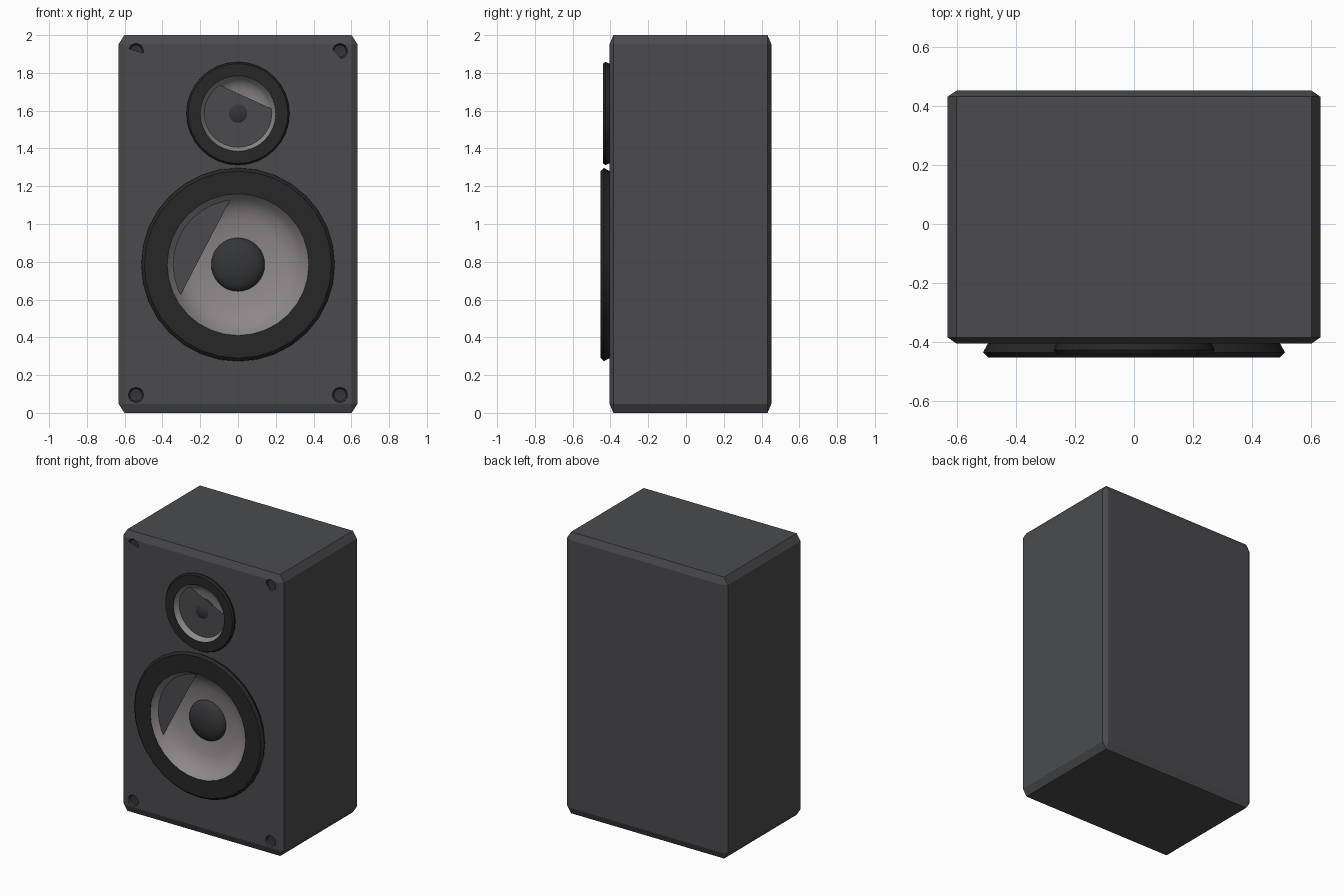
import bpy, bmesh, math
from mathutils import Matrix, Vector

if "Cube" in bpy.data.objects:
    bpy.data.objects.remove(bpy.data.objects["Cube"])

FRONT, BACK = -0.405, 0.452
WOOFER_Z, TWEETER_Z = 0.785, 1.585


def material(name, r, g, b):
    m = bpy.data.materials.new(name)
    m.diffuse_color = (r, g, b, 1)
    m.use_nodes = True
    m.node_tree.nodes["Principled BSDF"].inputs["Base Color"].default_value = m.diffuse_color
    return m


CASE = material("case_grey", 0.07, 0.071, 0.076)
RUBBER = material("rubber_black", 0.02, 0.02, 0.021)
CONE = material("cone_grey", 0.27, 0.245, 0.25)
DOME = material("dome_black", 0.035, 0.036, 0.038)


def to_object(name, bm, mat, smooth=True):
    me = bpy.data.meshes.new(name)
    bm.to_mesh(me)
    bm.free()
    ob = bpy.data.objects.new(name, me)
    bpy.context.collection.objects.link(ob)
    if mat:
        me.materials.append(mat)
    bpy.ops.object.select_all(action='DESELECT')
    ob.select_set(True)
    bpy.context.view_layer.objects.active = ob
    if smooth:
        bpy.ops.object.shade_smooth_by_angle(angle=math.radians(30))
    return ob


def lathe(name, profile, x, z, mat, segs=32, closed=False):
    """Spin (radius, y) points around a front-to-back axis."""
    bm = bmesh.new()
    rings = []
    for r, y in profile:
        rings.append([bm.verts.new((x + r * math.cos(2 * math.pi * i / segs), y,
                                    z + r * math.sin(2 * math.pi * i / segs)))
                      for i in range(segs)])
    pairs = list(zip(rings, rings[1:]))
    if closed:
        pairs.append((rings[-1], rings[0]))
    for a, b in pairs:
        for i in range(segs):
            j = (i + 1) % segs
            bm.faces.new((a[i], a[j], b[j], b[i]))
    bmesh.ops.remove_doubles(bm, verts=bm.verts, dist=1e-5)
    bmesh.ops.recalc_face_normals(bm, faces=bm.faces)
    # open shells face the front
    if not closed and sum(f.normal.y * f.calc_area() for f in bm.faces) > 0:
        bmesh.ops.reverse_faces(bm, faces=bm.faces)
    return to_object(name, bm, mat)


def panel_segment(name, x, z, r, a0, a1):
    """Part of the baffle that covers a hole up to a straight chord."""
    bm = bmesh.new()
    n = 20
    vs = []
    for i in range(n + 1):
        a = math.radians(a0 + (a1 - a0) * i / n)
        vs.append(bm.verts.new((x + r * math.cos(a), FRONT, z + r * math.sin(a))))
    bm.faces.new(vs)
    to_object(name, bm, CASE, smooth=False)


# Cabinet: bevelled unit cube stretched to size
bm = bmesh.new()
bmesh.ops.create_cube(bm, size=1)
bmesh.ops.bevel(bm, geom=bm.edges[:], offset=0.024, segments=1, affect='EDGES')
bmesh.ops.scale(bm, vec=(1.264, BACK - FRONT, 2), verts=bm.verts)
bmesh.ops.translate(bm, vec=(0, (BACK + FRONT) / 2, 1), verts=bm.verts)
cabinet = to_object("cabinet", bm, CASE, smooth=False)

# Holes for the drivers and the corner sockets
sockets = [(sx * 0.54, z) for sx in (-1, 1) for z in (0.095, 1.915)]
holes = [(0, WOOFER_Z, 0.345, -0.30), (0, TWEETER_Z, 0.18, -0.33)]
holes += [(x, z, 0.04, -0.375) for x, z in sockets]
bm = bmesh.new()
for x, z, r, y_end in holes:
    depth = y_end + 0.5
    m = Matrix.Translation((x, -0.5 + depth / 2, z)) @ Matrix.Rotation(math.pi / 2, 4, 'X')
    bmesh.ops.create_cone(bm, cap_ends=True, segments=32, radius1=r, radius2=r,
                          depth=depth, matrix=m)
cutter = to_object("hole_cutter", bm, None, smooth=False)
cutter.hide_render = True
mod = cabinet.modifiers.new("holes", 'BOOLEAN')
mod.operation = 'DIFFERENCE'
mod.solver = 'EXACT'
mod.object = cutter
bpy.context.view_layer.objects.active = cabinet
bpy.ops.object.modifier_apply(modifier=mod.name)
bpy.data.objects.remove(cutter)


def dome_profile(r, base, height):
    return [(r * math.cos(t * math.pi / 16), base - height * math.sin(t * math.pi / 16))
            for t in range(9)]


# Woofer: surround, cone and dust cap
lathe("woofer_surround", [(0.375, FRONT), (0.495, FRONT), (0.512, -0.435),
                          (0.495, -0.452), (0.375, -0.452)], 0, WOOFER_Z, RUBBER, closed=True)
lathe("woofer_cone", [(0.375, -0.45), (0.344, -0.405), (0.305, -0.372),
                      (0.24, -0.348), (0.13, -0.335)], 0, WOOFER_Z, CONE)
lathe("woofer_dust_cap", dome_profile(0.142, -0.335, 0.06), 0, WOOFER_Z, DOME)

# Tweeter: the same parts, smaller
lathe("tweeter_surround", [(0.2, FRONT), (0.264, FRONT), (0.273, -0.427),
                           (0.264, -0.44), (0.2, -0.44)], 0, TWEETER_Z, RUBBER, closed=True)
lathe("tweeter_cone", [(0.2, -0.438), (0.179, -0.405), (0.163, -0.388),
                       (0.128, -0.374), (0.07, -0.367)], 0, TWEETER_Z, CONE)
lathe("tweeter_dome", dome_profile(0.076, -0.367, 0.05), 0, TWEETER_Z, DOME)

# Corner sockets
for i, (x, z) in enumerate(sockets):
    lathe(f"corner_socket_{i + 1}", [(0.04, -0.404), (0.032, -0.39), (0, -0.386)],
          x, z, DOME, segs=24)

# Baffle pieces partly covering the holes
panel_segment("woofer_baffle_piece", 0, WOOFER_Z, 0.345, 97, 208)
panel_segment("tweeter_baffle_piece", 0, TWEETER_Z, 0.18, 123, 368)
panel_segment("left_socket_baffle_piece", -0.54, 1.915, 0.04, 160, 345)
panel_segment("right_socket_baffle_piece", 0.54, 1.915, 0.04, 165, 280)

# Make every baffle piece face the front
for ob in bpy.data.objects:
    if ob.name.endswith("baffle_piece") and ob.data.polygons[0].normal.y > 0:
        ob.data.flip_normals()
